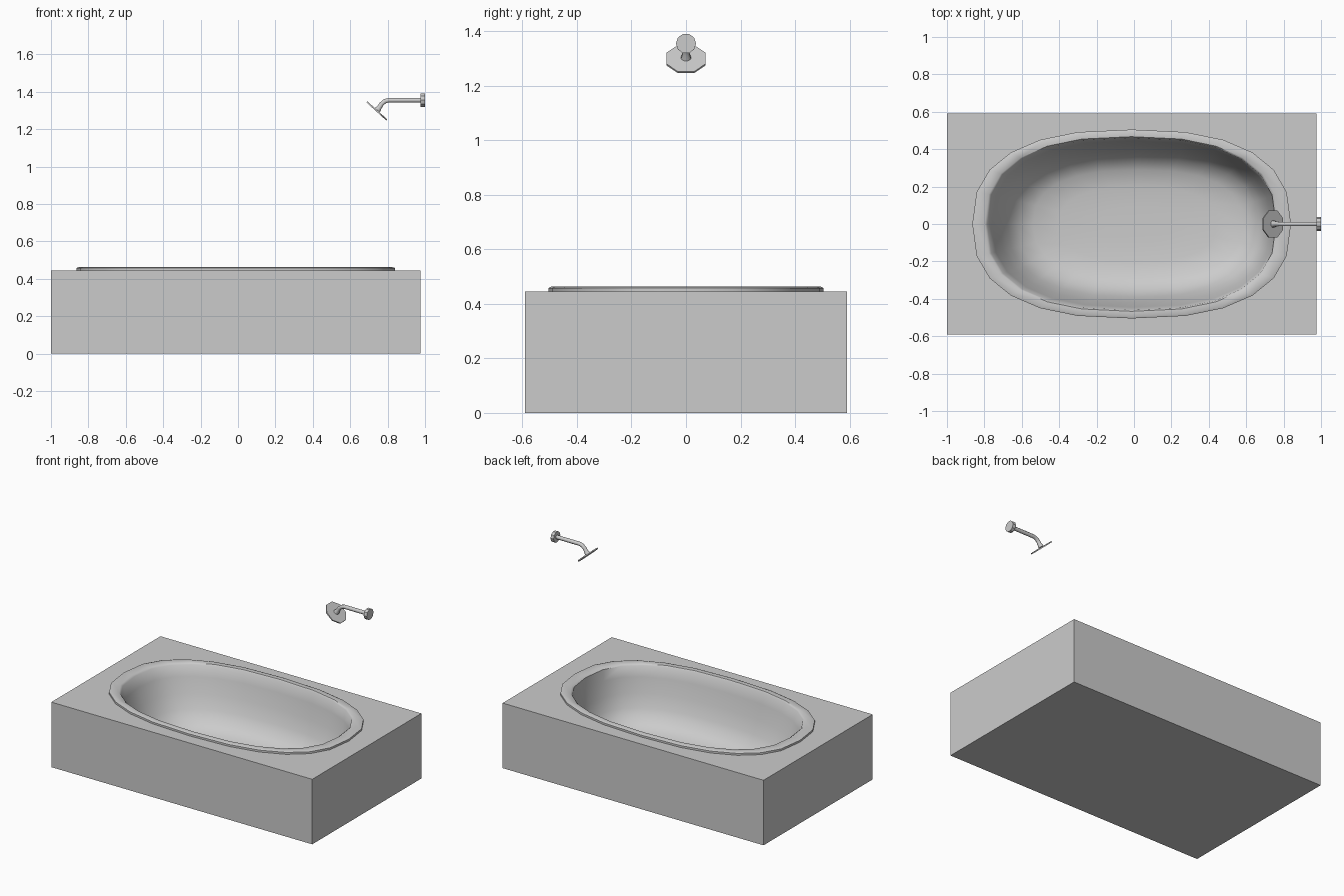
import bpy, bmesh, math
from mathutils import Vector

if "Cube" in bpy.data.objects:
    bpy.data.objects.remove(bpy.data.objects["Cube"])

CX, SEG = -0.0125, 24
TOP = 0.445


def finish(name, bm, angle=None):
    bmesh.ops.recalc_face_normals(bm, faces=bm.faces[:])
    me = bpy.data.meshes.new(name)
    bm.to_mesh(me)
    bm.free()
    ob = bpy.data.objects.new(name, me)
    bpy.context.collection.objects.link(ob)
    if angle:
        bpy.ops.object.select_all(action='DESELECT')
        ob.select_set(True)
        bpy.context.view_layer.objects.active = ob
        bpy.ops.object.shade_smooth_by_angle(angle=math.radians(angle))
    return ob


def oval(bm, a, b, z, cx=CX, n=2.5):
    """Ring of vertices along a rounded superellipse."""
    ring = []
    for i in range(SEG):
        t = 2 * math.pi * i / SEG
        c, s = math.cos(t), math.sin(t)
        ring.append(bm.verts.new((
            cx + a * math.copysign(abs(c) ** (2 / n), c),
            b * math.copysign(abs(s) ** (2 / n), s), z)))
    return ring


def loft(bm, rings):
    for r0, r1 in zip(rings, rings[1:]):
        n = len(r0)
        for i in range(n):
            j = (i + 1) % n
            bm.faces.new((r0[i], r0[j], r1[j], r1[i]))


def tube(name, path, radii, sides, angle=None):
    """Sweep a regular polygon along a path in the XZ plane."""
    bm = bmesh.new()
    pts = [Vector((x, 0, z)) for x, z in path]
    rings = []
    for i, p in enumerate(pts):
        d = (pts[min(i + 1, len(pts) - 1)] - pts[max(i - 1, 0)]).normalized()
        v = Vector((0, 1, 0))
        u = d.cross(v)
        rings.append([bm.verts.new(p + radii[i] * (
            u * math.cos(2 * math.pi * (k + .5) / sides) +
            v * math.sin(2 * math.pi * (k + .5) / sides))) for k in range(sides)])
    loft(bm, rings)
    bm.faces.new(rings[0])
    bm.faces.new(rings[-1])
    return finish(name, bm, angle)


# surround: box whose top is open around the tub
bm = bmesh.new()
corners = [(-1, -.59), (.975, -.59), (.975, .59), (-1, .59)]
low = [bm.verts.new((x, y, 0)) for x, y in corners]
high = [bm.verts.new((x, y, TOP)) for x, y in corners]
loft(bm, [low, high])
bm.faces.new(low)
hole = oval(bm, .845, .5, TOP)
edges = [bm.edges.new((hole[i], hole[(i + 1) % SEG])) for i in range(SEG)]
edges += [bm.edges.get((high[i], high[(i + 1) % 4])) for i in range(4)]
bmesh.ops.triangle_fill(bm, edges=edges, use_beauty=True)
bmesh.ops.dissolve_limit(bm, angle_limit=.01, verts=bm.verts[:], edges=bm.edges[:])
finish("tub_surround", bm)

# tub: raised rim and smooth basin (half length, half width, height, centre x)
profile = [(.852, .505, TOP - .005, CX), (.852, .505, .458, CX),
           (.835, .495, .463, CX), (.785, .467, .461, CX),
           (.772, .46, .452, CX), (.755, .445, .38, -.005),
           (.725, .42, .28, .005), (.69, .39, .19, .015),
           (.64, .35, .12, .02), (.56, .29, .08, .02),
           (.42, .20, .065, .02), (.2, .09, .06, .02)]
bm = bmesh.new()
rings = [oval(bm, a, b, z, cx) for a, b, z, cx in profile]
loft(bm, rings)
bm.faces.new(rings[-1])
tub = finish("bathtub", bm, 40)

# shower: wall flange, bent arm, tilted head
tube("wall_flange", [(.977, 1.355), (1.0, 1.355)], [.037, .037], 10)
arm = [(.98, 1.355), (.805, 1.355), (.785, 1.349), (.768, 1.335),
       (.757, 1.318), (.745, 1.302)]
tube("shower_arm", arm, [.013] * 4 + [.014, .019], 8, 50)
c, d = Vector((.742, 1.298)), Vector((-.674, -.738))
tube("shower_head", [tuple(c - d * .004), tuple(c + d * .004)], [.078, .078], 8)
